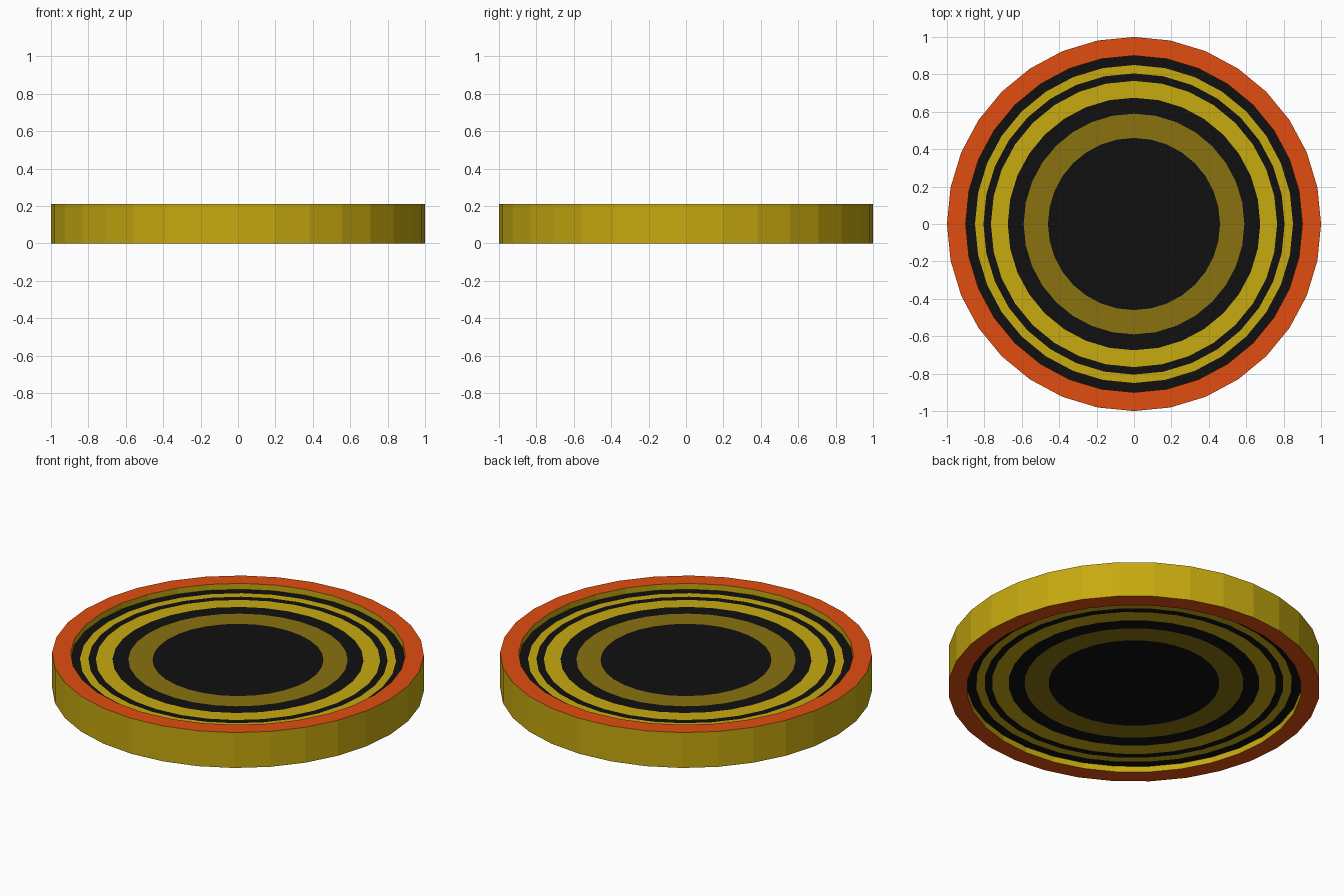
import bpy, bmesh, math

if "Cube" in bpy.data.objects:
    bpy.data.objects.remove(bpy.data.objects["Cube"])

SIDES = 32
HEIGHT = 0.21
RECESS = 0.035   # depth of the painted discs below the rim


def material(name, rgb):
    m = bpy.data.materials.new(name)
    m.diffuse_color = (*rgb, 1)
    m.use_nodes = True
    m.node_tree.nodes["Principled BSDF"].inputs["Base Color"].default_value = m.diffuse_color
    return m


YELLOW = material("yellow", (0.57, 0.40, 0.005))
ORANGE = material("orange", (0.75, 0.073, 0.005))
BLACK = material("black", (0.005, 0.005, 0.005))
OCHRE = material("dark ochre", (0.25, 0.165, 0.005))


def lathe(name, profile, mats, indices, closed=False):
    """Spin (radius, z) points round z; indices gives the material of each segment."""
    bm = bmesh.new()
    rings = []
    for r, z in profile:
        if r == 0:
            rings.append([bm.verts.new((0, 0, z))] * SIDES)
        else:
            rings.append([bm.verts.new((r * math.cos(2 * math.pi * k / SIDES),
                                        r * math.sin(2 * math.pi * k / SIDES), z))
                          for k in range(SIDES)])
    for i, mat_index in enumerate(indices):
        a, b = rings[i], rings[(i + 1) % len(rings)]
        for k in range(SIDES):
            n = (k + 1) % SIDES
            corners = list(dict.fromkeys((a[k], a[n], b[n], b[k])))
            bm.faces.new(corners).material_index = mat_index
    bmesh.ops.recalc_face_normals(bm, faces=bm.faces)
    me = bpy.data.meshes.new(name)
    bm.to_mesh(me)
    bm.free()
    for m in mats:
        me.materials.append(m)
    ob = bpy.data.objects.new(name, me)
    bpy.context.collection.objects.link(ob)
    return ob


# Outer ring: yellow walls, orange top and bottom faces
lathe("rim", [(1, 0), (1, HEIGHT), (0.9, HEIGHT), (0.9, 0)],
      [YELLOW, ORANGE], [0, 1, 0, 1])

# Recessed core with the same concentric bands above and below
radii = [0, 0.46, 0.59, 0.675, 0.765, 0.805, 0.85, 0.9]
bands = [0, 2, 0, 1, 0, 1, 0]
top = [(r, HEIGHT - RECESS) for r in radii]
bottom = [(r, RECESS) for r in reversed(radii)]
lathe("banded_core", top + bottom, [BLACK, YELLOW, OCHRE],
      bands + [0] + bands[::-1])
